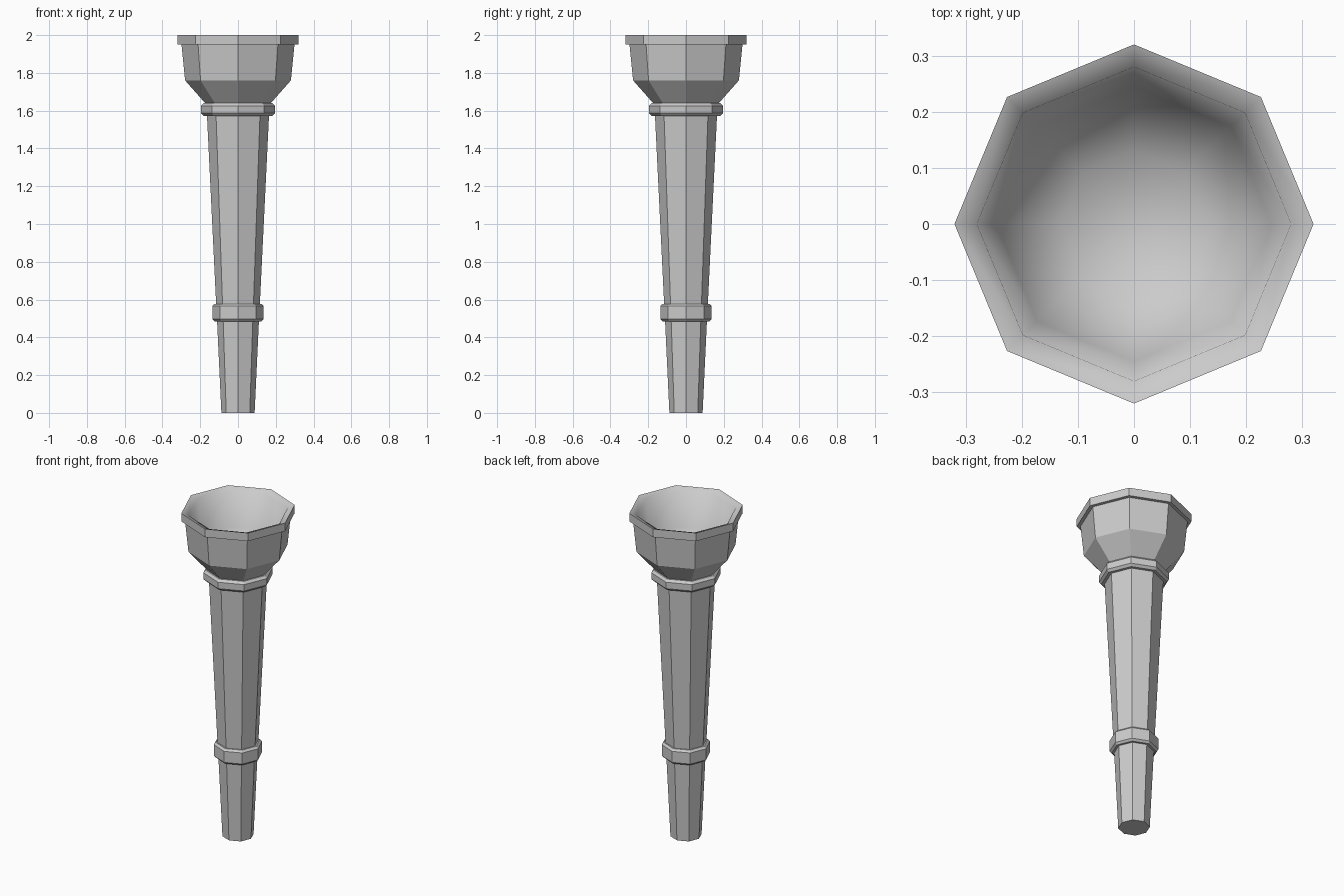
import bpy, bmesh, math

if "Cube" in bpy.data.objects:
    bpy.data.objects.remove(bpy.data.objects["Cube"])

SIDES = 8


def lathe(name, profile, smooth_from=None):
    """Octagonal lathe of (radius, z) points with a corner on each axis; ends are capped.
    Bands from index smooth_from onward are smooth shaded."""
    bm = bmesh.new()
    rings = []
    for r, z in profile:
        rings.append([bm.verts.new((r * math.cos(math.tau * i / SIDES),
                                    r * math.sin(math.tau * i / SIDES), z))
                      for i in range(SIDES)])
    for k in range(len(rings) - 1):
        a, b = rings[k], rings[k + 1]
        for i in range(SIDES):
            j = (i + 1) % SIDES
            f = bm.faces.new((a[i], a[j], b[j], b[i]))
            f.smooth = smooth_from is not None and k >= smooth_from
    bm.faces.new(rings[0][::-1])
    top = bm.faces.new(rings[-1])
    top.smooth = smooth_from is not None
    # keep the outer rim crease crisp
    if smooth_from is not None:
        rim = set(rings[smooth_from])
        for e in bm.edges:
            if e.verts[0] in rim and e.verts[1] in rim:
                e.smooth = False
    mesh = bpy.data.meshes.new(name)
    bm.to_mesh(mesh)
    bm.free()
    obj = bpy.data.objects.new(name, mesh)
    bpy.context.collection.objects.link(obj)
    return obj


def collar(name, r, z0, z1, bevel):
    """Chamfered ring band around the shaft."""
    return lathe(name, [(r - bevel, z0), (r, z0 + bevel),
                        (r, z1 - bevel), (r - bevel, z1)])


# Tapered handle and shaft
lathe("handle", [(0.088, 0), (0.111, 0.49)])
lathe("shaft", [(0.115, 0.56), (0.165, 1.59)])

# Bands
collar("lower_collar", 0.136, 0.485, 0.577, 0.012)
collar("upper_collar", 0.196, 1.573, 1.64, 0.014)

# Hollow bowl: outer wall, rim band, then smooth inner wall and floor
lathe("bowl", [(0.165, 1.63), (0.28, 1.76), (0.299, 1.95), (0.32, 1.95),
               (0.32, 2.0), (0.28, 1.985), (0.245, 1.78), (0.13, 1.67)],
      smooth_from=4)
